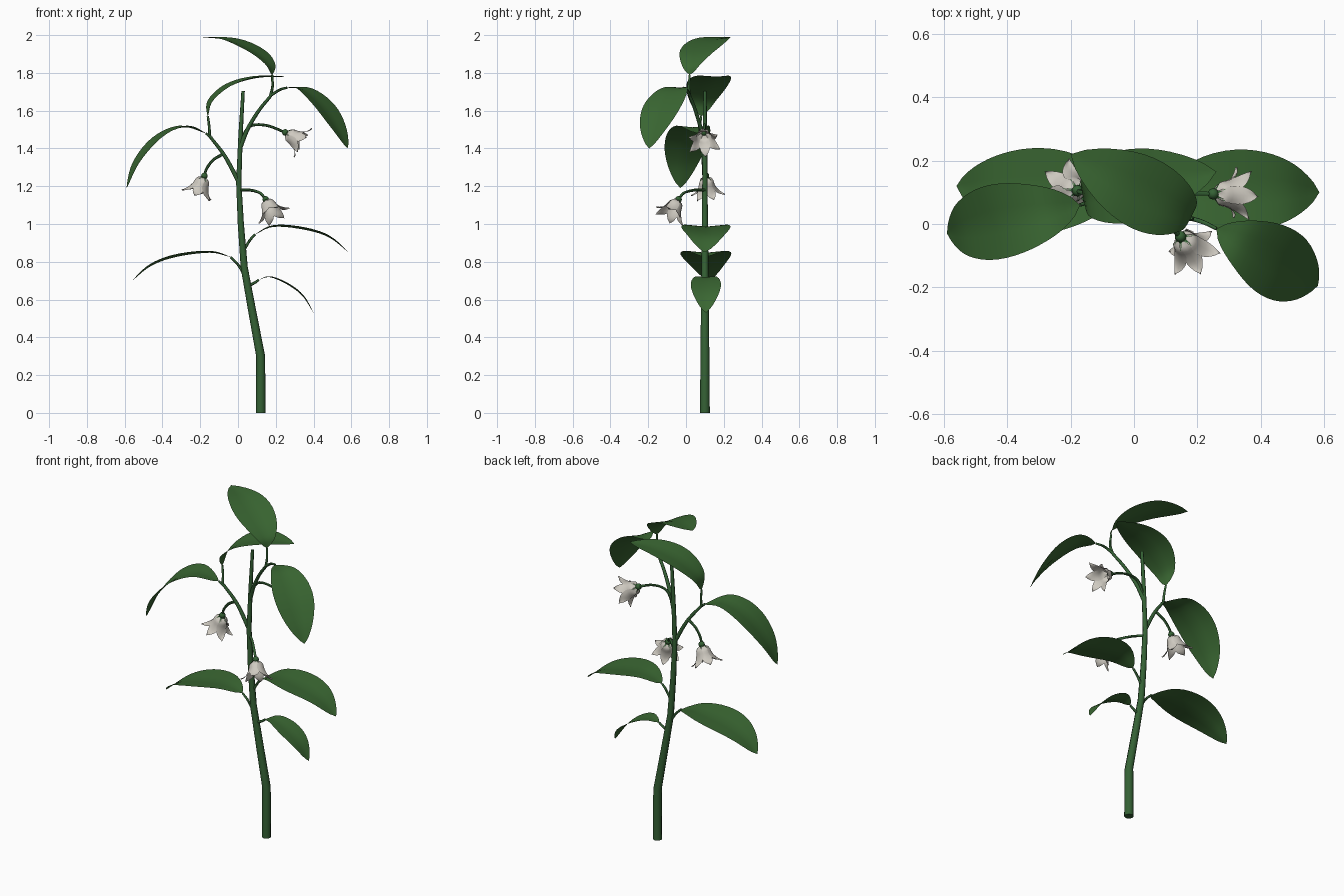
import bpy, bmesh, math
from mathutils import Vector

cube = bpy.data.objects.get("Cube")
if cube:
    bpy.data.objects.remove(cube)


def material(name, rgb):
    m = bpy.data.materials.new(name)
    m.use_nodes = True
    m.diffuse_color = (*rgb, 1)
    m.node_tree.nodes["Principled BSDF"].inputs["Base Color"].default_value = (*rgb, 1)
    return m


LEAF = material("leaf green", (0.042, 0.135, 0.032))
STEM = material("stem green", (0.035, 0.120, 0.035))
PETAL = material("ivory petal", (0.62, 0.59, 0.53))


def spline(points, steps):
    """Smooth path through the points, with steps samples per span."""
    p = [Vector(q) for q in points]
    p = [2 * p[0] - p[1]] + p + [2 * p[-1] - p[-2]]
    out = []
    for a, b, c, d in zip(p, p[1:], p[2:], p[3:]):
        for i in range(steps):
            t = i / steps
            out.append(0.5 * (2 * b + (c - a) * t + (2 * a - 5 * b + 4 * c - d) * t * t
                              + (3 * b - a - 3 * c + d) * t ** 3))
    return out + [p[-2]]


def finish(bm, name, mat, angle=60):
    bmesh.ops.remove_doubles(bm, verts=bm.verts, dist=0.0002)
    mesh = bpy.data.meshes.new(name)
    bm.to_mesh(mesh)
    bm.free()
    mesh.materials.append(mat)
    obj = bpy.data.objects.new(name, mesh)
    bpy.context.collection.objects.link(obj)
    bpy.ops.object.select_all(action='DESELECT')
    obj.select_set(True)
    bpy.context.view_layer.objects.active = obj
    bpy.ops.object.shade_smooth_by_angle(angle=math.radians(angle))
    return obj


def sheet(bm, rows):
    """Skin a grid of points."""
    grid = [[bm.verts.new(p) for p in row] for row in rows]
    for lo, hi in zip(grid, grid[1:]):
        for i in range(len(lo) - 1):
            bm.faces.new((lo[i], lo[i + 1], hi[i + 1], hi[i]))
    return grid


def tube(name, path, r0, r1, sides=8):
    bm = bmesh.new()
    rows = []
    for i, p in enumerate(path):
        d = (path[min(i + 1, len(path) - 1)] - path[max(i - 1, 0)]).normalized()
        u = d.cross(Vector((0, 1, 0))).normalized()
        v = d.cross(u)
        r = r0 + (r1 - r0) * i / (len(path) - 1)
        angles = [math.tau * k / sides for k in range(sides + 1)]
        rows.append([p + r * (math.cos(a) * u + math.sin(a) * v) for a in angles])
    grid = sheet(bm, rows)
    bm.faces.new(grid[0][:sides][::-1])
    bm.faces.new(grid[-1][:sides])
    return finish(bm, name, STEM)


def leaf(name, stalk, blade, width):
    """Short stalk, then a shallow folded blade along its midrib."""
    tube(name + "_stalk", spline(stalk + blade[:1], 4), 0.008, 0.006, 6)
    path = spline(blade, 5)
    run = path[-1] - path[0]
    side = Vector((run.y, -run.x, 0)).normalized()
    lengths = [0]
    for a, b in zip(path, path[1:]):
        lengths.append(lengths[-1] + (b - a).length)
    rows = []
    for i, p in enumerate(path):
        t = lengths[i] / lengths[-1]
        d = (path[min(i + 1, len(path) - 1)] - path[max(i - 1, 0)]).normalized()
        up = side.cross(d).normalized()
        up = up if up.z > 0 or abs(up.z) < 0.1 else -up
        w = width * max(0, math.sin(math.pi * t ** 0.93)) ** 0.75
        rows.append([p + side * w * s + up * w * 0.10 * abs(s)
                     for s in (-1, -0.66, -0.33, 0, 0.33, 0.66, 1)])
    bm = bmesh.new()
    sheet(bm, rows)
    finish(bm, name, LEAF)


def flower(name, base, axis, spin=0):
    """Six flared petals round an axis, with a green calyx."""
    base, axis = Vector(base), Vector(axis).normalized()
    turn = Vector((0, 0, 1)).rotation_difference(axis)
    profile = spline([(0.008, 0.004, 0.007), (0.033, 0.022, 0.021), (0.042, 0.055, 0.031),
                      (0.056, 0.085, 0.027), (0.074, 0.102, 0.013), (0.088, 0.106, 0)], 3)
    bm = bmesh.new()
    for k in range(6):
        mid = math.tau * k / 6 + spin
        rows = []
        for r, h, w in profile:
            r *= 1 + 0.06 * (k % 2)
            rows.append([base + turn @ Vector((r * math.cos(mid + s * w / r),
                                               r * math.sin(mid + s * w / r),
                                               h + 0.006 * (1 - abs(s))))
                         for s in (-1, -0.5, 0, 0.5, 1)])
        sheet(bm, rows)
    finish(bm, name + "_petals", PETAL)
    bm = bmesh.new()
    bmesh.ops.create_uvsphere(bm, u_segments=10, v_segments=6, radius=0.018)
    bmesh.ops.translate(bm, verts=bm.verts, vec=base)
    # pointed sepals
    for k in range(6):
        a = math.tau * (k + 0.5) / 6 + spin
        points = [(0.014, 0.006, a - 0.4), (0.014, 0.006, a + 0.4), (0.04, 0.026, a)]
        bm.faces.new([bm.verts.new(base + turn @ Vector((r * math.cos(q), r * math.sin(q), h)))
                      for r, h, q in points])
    finish(bm, name + "_calyx", STEM)


# Main stem and branches
stem = [(0.12, 0), (0.12, 0.3), (0.075, 0.54), (0.033, 0.77), (0.015, 1.0),
        (0.004, 1.22), (0.014, 1.48), (0.027, 1.705)]
tube("main_stem", [Vector((x, 0.1, z)) for x, z in stem], 0.026, 0.009)
tube("left_branch", spline([(0.005, 0.1, 1.22), (-0.07, 0.09, 1.36), (-0.15, 0.07, 1.465)], 5),
     0.012, 0.008)
tube("right_branch", spline([(0.01, 0.1, 1.4), (0.05, 0.08, 1.5), (0.11, 0.05, 1.6),
                             (0.175, 0.02, 1.68)], 5), 0.012, 0.008)

# Lower leaves
leaf("lower_left_leaf", [(0.035, 0.1, 0.73), (0.0, 0.1, 0.785)],
     [(-0.04, 0.1, 0.825), (-0.15, 0.105, 0.848), (-0.33, 0.105, 0.825),
      (-0.46, 0.11, 0.778), (-0.56, 0.12, 0.70)], 0.135)
leaf("lower_right_leaf", [(0.05, 0.1, 0.67), (0.09, 0.1, 0.69)],
     [(0.11, 0.1, 0.705), (0.17, 0.105, 0.718), (0.26, 0.105, 0.68),
      (0.34, 0.105, 0.62), (0.4, 0.105, 0.53)], 0.08)
leaf("middle_right_leaf", [(0.025, 0.1, 0.85), (0.06, 0.1, 0.91)],
     [(0.09, 0.1, 0.945), (0.19, 0.105, 0.985), (0.35, 0.105, 0.97),
      (0.48, 0.105, 0.93), (0.585, 0.1, 0.85)], 0.13)

# Upper leaves
leaf("upper_left_leaf", [(-0.14, 0.07, 1.455)],
     [(-0.17, 0.06, 1.48), (-0.29, 0.035, 1.512), (-0.42, 0.01, 1.45),
      (-0.53, -0.015, 1.325), (-0.59, -0.03, 1.19)], 0.118)
leaf("arched_leaf", [(-0.15, 0.07, 1.465), (-0.153, 0.075, 1.52)],
     [(-0.16, 0.08, 1.57), (-0.14, 0.09, 1.65), (-0.04, 0.115, 1.73),
      (0.1, 0.14, 1.773), (0.26, 0.165, 1.78)], 0.115)
leaf("top_leaf", [(0.172, 0.02, 1.68), (0.183, 0.015, 1.73)],
     [(0.18, 0.02, 1.79), (0.165, 0.03, 1.845), (0.09, 0.065, 1.91),
      (-0.05, 0.14, 1.972), (-0.2, 0.22, 1.99)], 0.115)
leaf("upper_right_leaf", [(0.172, 0.02, 1.68), (0.22, 0.005, 1.71)],
     [(0.26, -0.015, 1.722), (0.35, -0.06, 1.71), (0.45, -0.12, 1.62),
      (0.53, -0.17, 1.50), (0.58, -0.195, 1.40)], 0.115)

# Flowers on arching stalks
flowers = {
    "left_flower": ([(-0.08, 0.09, 1.37), (-0.13, 0.095, 1.34), (-0.165, 0.1, 1.295),
                     (-0.178, 0.105, 1.255)], (-0.35, 0.08, -0.9), 0.2),
    "front_flower": ([(0.013, 0.1, 1.18), (0.06, 0.05, 1.18), (0.115, -0.01, 1.165),
                      (0.147, -0.04, 1.13)], (0.38, -0.45, -0.8), 0.5),
    "right_flower": ([(0.012, 0.1, 1.43), (0.06, 0.1, 1.515), (0.15, 0.098, 1.522),
                      (0.25, 0.095, 1.485)], (0.85, 0, -0.52), 0.1),
}
for name, (path, axis, spin) in flowers.items():
    tube(name + "_stalk", spline(path, 5), 0.008, 0.007, 6)
    flower(name, path[-1], axis, spin)
